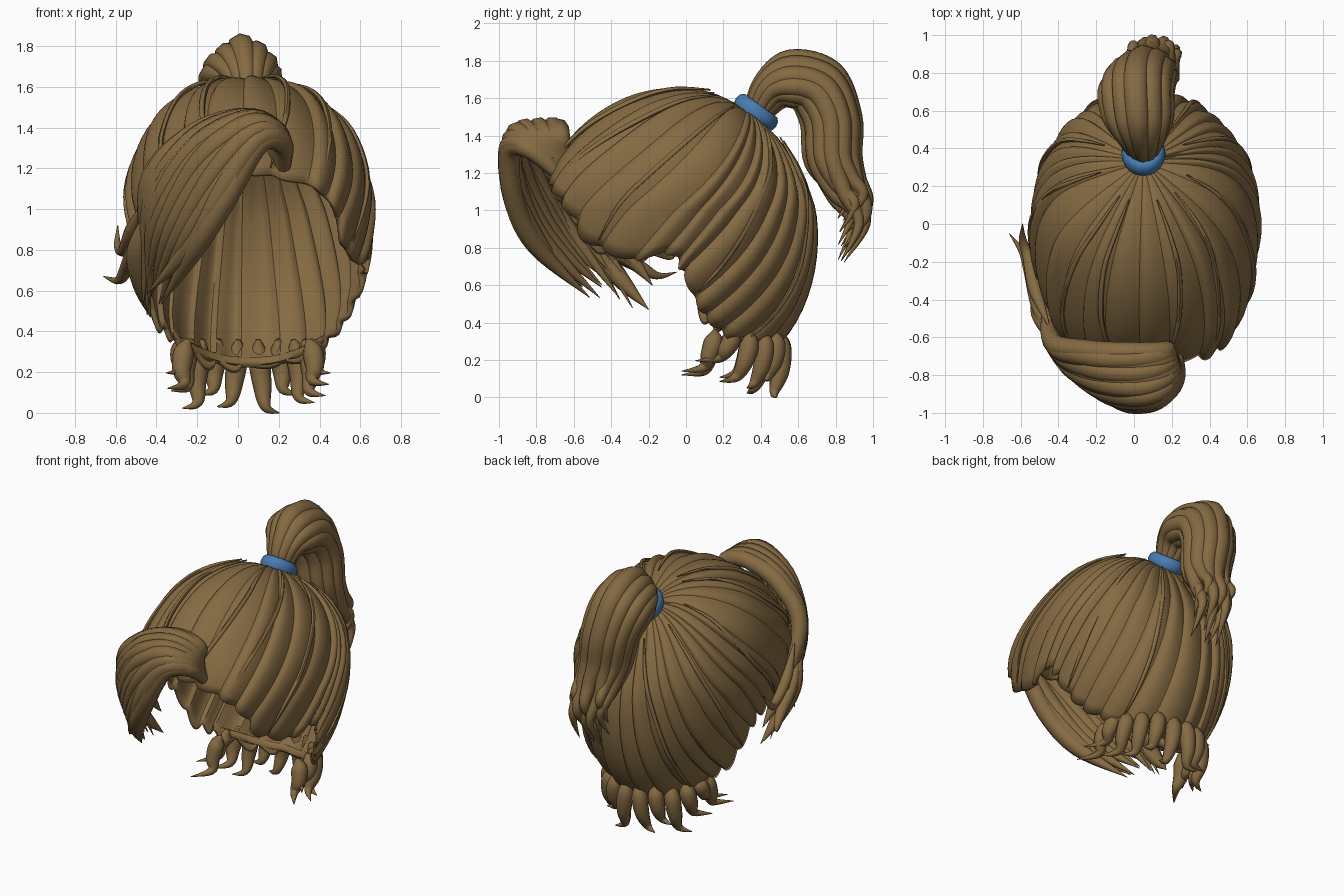
import bpy, math, random
from mathutils import Vector as V

if "Cube" in bpy.data.objects:
    bpy.data.objects.remove(bpy.data.objects["Cube"])

random.seed(4)


def material(name, rgb):
    m = bpy.data.materials.new(name)
    m.diffuse_color = (*rgb, 1)
    m.use_nodes = True
    m.node_tree.nodes["Principled BSDF"].inputs["Base Color"].default_value = m.diffuse_color
    return m


BROWN = material("brown hair", (0.235, 0.145, 0.055))
BLUE = material("blue band", (0.065, 0.20, 0.44))


def mesh_object(name, verts, faces, mat, angle=50):
    me = bpy.data.meshes.new(name)
    me.from_pydata(verts, [], faces)
    me.materials.append(mat)
    me.shade_smooth()
    me.set_sharp_from_angle(angle=math.radians(angle))
    ob = bpy.data.objects.new(name, me)
    bpy.context.collection.objects.link(ob)
    return ob


def spline(p, t, closed=False):
    """Smooth interpolation through the points; t counts in points."""
    n = len(p)
    i = int(math.floor(t))
    if not closed:
        i = min(i, n - 2)
    f = t - i
    get = (lambda k: p[k % n]) if closed else (lambda k: p[max(0, min(n - 1, k))])
    a, b, c, d = get(i - 1), get(i), get(i + 1), get(i + 2)
    return 0.5 * (2 * b + (c - a) * f + (2 * a - 5 * b + 4 * c - d) * f * f
                  + (3 * b - a - 3 * c + d) * f ** 3)


def lock(name, pts, radii, sides=8, steps=6):
    """Tapered tube along a smooth path."""
    pts = [V(p) for p in pts]
    n = (len(pts) - 1) * steps
    path = [spline(pts, k / steps) for k in range(n + 1)]
    rad = [max(0.002, spline(radii, k / steps)) for k in range(n + 1)]
    verts, faces, side = [], [], None
    for k, c in enumerate(path):
        tan = (path[min(k + 1, n)] - path[max(k - 1, 0)]).normalized()
        if side is None:
            side = tan.orthogonal()
        side = (side - tan * side.dot(tan)).normalized()
        up = tan.cross(side)
        for j in range(sides):
            a = math.tau * j / sides
            verts.append(c + (side * math.cos(a) + up * math.sin(a)) * rad[k])
    for k in range(n):
        for j in range(sides):
            a, b = k * sides + j, k * sides + (j + 1) % sides
            faces.append((a, b, b + sides, a + sides))
    faces.append(tuple(reversed(range(sides))))
    faces.append(tuple(n * sides + j for j in range(sides)))
    return mesh_object(name, verts, faces, BROWN, 60)


# --- Hair cap: locks running from the tie over the head to the hairline ---
CENTRE = V((0.06, 0, 1.0))
# Dents and bulges of the head: direction, amount, spread
SHAPE = [(V((0, .9, .42)), -.115, .6), (V((0, .63, -.78)), .05, .5),
         (V((.6, -.8, .1)), .11, .45), (V((-.6, -.8, .1)), .10, .45),
         (V((-.75, -.1, .65)), .04, .4)]


def to_sphere(p):
    q = V(p) - V((0, 0, 1.0))
    return V((q.x / 0.6, q.y / 0.74, q.z / (0.66 if q.z > 0 else 0.9))).normalized()


def from_sphere(d, r):
    for axis, amount, spread in SHAPE:
        r += amount * math.exp(-(d.angle(axis) / spread) ** 2)
    return CENTRE + V((d.x * 0.6, d.y * 0.74, d.z * (0.66 if d.z > 0 else 0.9))) * r


half = [(0, -.70, 1.17), (.22, -.70, 1.15), (.38, -.62, 1.04), (.46, -.50, .85),
        (.52, -.32, .74), (.58, -.08, .77), (.56, 0, .66), (.47, .08, .48),
        (.35, .20, .38), (.19, .33, .31), (0, .39, .29)]
hairline = [to_sphere(p) for p in half + [(-x, y, z) for x, y, z in half[-2:0:-1]]]
tie_dir = to_sphere((-0.01, 0.37, 1.57))


def cap_point(t, s, lift):
    """Point on the head: t runs round the hairline, s from tie to hairline."""
    t += 0.9 * math.sin(math.pi * min(s, 1)) * math.sin(math.tau * t / 20)
    end = spline(hairline, t, True).normalized()
    ang = tie_dir.angle(end)
    d = (tie_dir * math.sin((1 - s) * ang) + end * math.sin(s * ang)) / math.sin(ang)
    return from_sphere(d, 1 + lift - 0.05 * math.exp(-s * 9))


LOCKS, COLS, ROWS = 30, 9, 24
edges = [k + random.uniform(-.3, .3) for k in range(LOCKS)]
edges.append(edges[0] + LOCKS)
heights = [random.uniform(0.022, 0.05) for _ in range(LOCKS)]
tips = [random.uniform(0.0, 0.025) for _ in range(LOCKS)]
verts, faces = [], []
for r in range(ROWS + 1):
    for k in range(LOCKS):
        for c in range(COLS):
            f = c / COLS
            bump = math.sin(math.pi * f ** 0.65)
            s = 0.05 + (0.95 + tips[k] * bump) * r / ROWS
            fade = min(1, s * 2)
            t = (edges[k] + f * (edges[k + 1] - edges[k])) * len(hairline) / LOCKS
            verts.append(cap_point(t, s, heights[k] * bump * fade - 0.022))
W = LOCKS * COLS
for r in range(ROWS):
    for c in range(W):
        d = (c + 1) % W
        faces.append((r * W + c, (r + 1) * W + c, (r + 1) * W + d, r * W + d))
cap = mesh_object("hair_cap", verts, faces, BROWN, 35)
mod = cap.modifiers.new("thickness", 'SOLIDIFY')
mod.thickness, mod.offset = 0.025, -1

# Thin loose strands lying on the cap
for i, t in enumerate((0.6, 1.8, 3.3, 6.4, 8.2, 11.5, 13.6, 16.2, 18.4, 19.3)):
    pts = [cap_point(t + 0.25 * math.sin(4 * s + i), s, 0.016) for s in
           (0.2, 0.35, 0.5, 0.7, 0.85, 0.98)]
    lock(f"loose_strand_{i}", pts, [.004, .011, .014, .014, .011, .003], 6, 4)

# --- Hair band ---
bpy.ops.mesh.primitive_torus_add(major_radius=0.098, minor_radius=0.034,
                                 major_segments=28, minor_segments=10,
                                 location=(0.05, 0.374, 1.523), rotation=(-0.63, 0, 0))
band = bpy.context.object
band.name = "hair_band"
band.scale = (0.88, 1, 1.4)
band.data.materials.append(BLUE)
band.data.shade_smooth()

# --- Ponytail: bundle of locks round one arching path ---
tail = [V(p) for p in ((.05, .36, 1.48), (.04, .45, 1.63), (.02, .565, 1.70),
                       (.01, .70, 1.66), (.04, .775, 1.48), (.07, .785, 1.28),
                       (.10, .85, 1.09), (.11, .925, .93), (.11, .83, .73))]
thick = [.05, .10, .145, .16, .155, .15, .11, .065, .03]
wide = [.05, .13, .21, .22, .20, .18, .18, .17, .15]
for j in range(13):
    a = math.tau * j / 12
    k = 0.0 if j == 12 else 0.66
    short = (0, .22, .08, .15)[j % 4]
    size = random.uniform(.85, 1.08)
    pts = []
    for i, p in enumerate(tail):
        tan = (tail[min(i + 1, 8)] - tail[max(i - 1, 0)]).normalized()
        n = V((1, 0, 0)).cross(tan).normalized()
        drop = -.035 * abs(math.cos(a)) if i in (2, 3) else 0
        q = p + V((math.cos(a) * wide[i] * k, 0, drop)) + n * (math.sin(a) * thick[i] * k)
        if i > 5:
            q.z += short * (i - 5) / 3
            q.x += random.uniform(-.025, .025)
        pts.append(q)
    lock(f"ponytail_lock_{j}", pts, [r * size for r in
         (.03, .046, .060, .066, .064, .058, .046, .030, .002)])

# --- Swept fringe: locks blended between three guide paths ---
low = [(.22, -.66, 1.17), (.22, -.83, 1.32), (.10, -.935, 1.32),
       (-.05, -.925, 1.07), (-.21, -.80, .81), (-.40, -.54, .50)]
mid = [(.19, -.66, 1.24), (.20, -.81, 1.37), (.05, -.88, 1.415),
       (-.20, -.84, 1.26), (-.38, -.69, .95), (-.47, -.40, .56)]
top = [(.15, -.64, 1.30), (.17, -.67, 1.40), (.00, -.68, 1.435),
       (-.25, -.67, 1.34), (-.44, -.61, 1.10), (-.48, -.24, .50)]
guides = [[V(p) for p in g] for g in (low, mid, top)]
for j in range(13):
    u = j / 12 * 2
    pts = [spline([g[i] for g in guides], u) for i in range(6)]
    pts[-1] += V((random.uniform(-.04, .04), random.uniform(-.05, .05),
                  random.uniform(-.03, .10)))
    lift = 0.012 * (j % 2)
    for i in (2, 3):
        pts[i] += V((0, -lift, lift))
    lock(f"fringe_lock_{j}", pts, [.032, .050, .055, .058, .052, .002])

# Flicked ends at the left temple
lock("temple_flick_0", [(-.44, -.60, 1.0), (-.50, -.45, .82), (-.55, -.25, .70),
                        (-.59, -.15, .65), (-.66, -.05, .67)], [.004, .04, .035, .02, .002])
lock("temple_flick_1", [(-.45, -.54, 1.05), (-.52, -.36, .90), (-.56, -.18, .80),
                        (-.59, -.08, .82), (-.59, 0, .92)], [.004, .035, .03, .02, .002])
lock("temple_flick_2", [(-.44, -.62, 1.0), (-.49, -.48, .80), (-.47, -.34, .62),
                        (-.43, -.20, .47)], [.004, .055, .045, .002])
lock("temple_flick_3", [(-.44, -.62, .95), (-.47, -.46, .82), (-.48, -.30, .74),
                        (-.46, -.18, .60)], [.004, .055, .045, .002])

# --- Nape curls hanging below the cap ---
for j in range(12):
    a = math.radians(-104 + 208 / 11 * j)
    sx, cy = math.sin(a), math.cos(a)
    root = V((0.05 + .27 * sx, .22 + .24 * cy, .36))
    out = V((sx, cy, 0))
    drop = (.36, .27, .33)[j % 3] * (1 - 0.4 * abs(sx) ** 6)
    curl = V((0.08 * (1 if sx > 0 else -1), -.15 * abs(sx) ** 3, 0))
    pts = [root + out * .03, root + out * .055 + V((0, 0, -.25 * drop)),
           root + out * .05 + V((0, 0, -.62 * drop)) + curl * .2,
           root + out * .015 + V((0, 0, -.92 * drop)) + curl * .5,
           root + out * .03 + V((0, 0, -drop)) + curl * 1.3]
    lock(f"nape_curl_{j}", pts, [.012, .050, .046, .026, .002])

# Gathered rim where the curls meet the cap
rim = [cap_point(7.9 + 4.2 * i / 8, 0.99, -0.03) for i in range(9)]
lock("nape_rim", rim, [.012] + [.026] * 7 + [.012], 6, 5)
